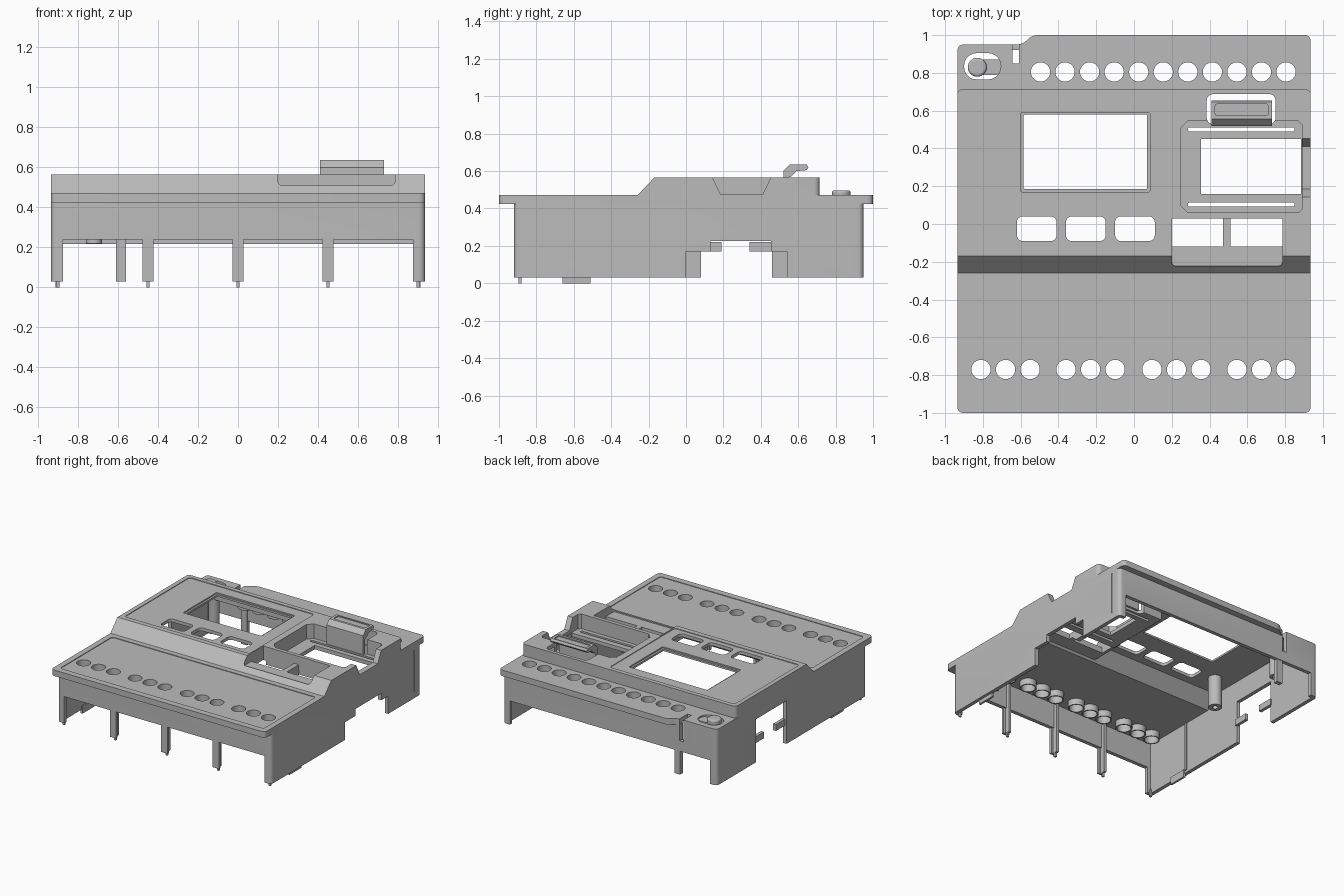
import bpy, bmesh
from mathutils import Matrix

if "Cube" in bpy.data.objects:
    bpy.data.objects.remove(bpy.data.objects["Cube"])

grey = bpy.data.materials.new("grey plastic")
grey.use_nodes = True
COLOUR = (0.5, 0.5, 0.5, 1)
grey.diffuse_color = COLOUR
grey.node_tree.nodes["Principled BSDF"].inputs["Base Color"].default_value = COLOUR


def finish(name, bm):
    bmesh.ops.recalc_face_normals(bm, faces=bm.faces[:])
    mesh = bpy.data.meshes.new(name)
    bm.to_mesh(mesh)
    bm.free()
    mesh.materials.append(grey)
    ob = bpy.data.objects.new(name, mesh)
    bpy.context.collection.objects.link(ob)
    return ob


def prism(name, pts, lo, hi, axis="z", radius=0, pick=None):
    """Extrude an outline along x (points are y, z) or z (points are x, y)."""
    bm = bmesh.new()
    place = (lambda p, d: (p[0], p[1], d)) if axis == "z" else (lambda p, d: (d, p[0], p[1]))
    a = [bm.verts.new(place(p, lo)) for p in pts]
    b = [bm.verts.new(place(p, hi)) for p in pts]
    bm.faces.new(a)
    bm.faces.new(b)
    for i in range(len(pts)):
        j = (i + 1) % len(pts)
        bm.faces.new((a[i], a[j], b[j], b[i]))
    if radius:
        edges = [e for e in bm.edges
                 if abs((e.verts[0].co - e.verts[1].co).normalized().z) > 0.99
                 and (pick is None or pick(e.verts[0].co))]
        bmesh.ops.bevel(bm, geom=edges, offset=radius, segments=5, profile=0.5,
                        affect="EDGES", clamp_overlap=True)
    return finish(name, bm)


def box(name, x0, x1, y0, y1, z0, z1, radius=0):
    return prism(name, [(x0, y0), (x1, y0), (x1, y1), (x0, y1)], z0, z1, "z", radius)


def discs(name, centres, r, z0, z1):
    bm = bmesh.new()
    for x, y in centres:
        bmesh.ops.create_cone(bm, cap_ends=True, segments=28, radius1=r, radius2=r,
                              depth=z1 - z0,
                              matrix=Matrix.Translation((x, y, (z0 + z1) / 2)))
    return finish(name, bm)


def combine(target, other, operation="DIFFERENCE"):
    mod = target.modifiers.new("combine", "BOOLEAN")
    mod.operation, mod.solver, mod.object = operation, "EXACT", other
    bpy.context.view_layer.objects.active = target
    bpy.ops.object.modifier_apply(modifier=mod.name)
    bpy.data.objects.remove(other)


W = 0.935   # half width
T = 0.03    # wall thickness

# Outer body: lower walls, overhanging flange, raised deck
shell = box("housing_shell", -W, W, -0.92, 0.95, 0.03, 0.45, 0.03)
combine(shell, prism("flange", [(-W, -1), (W, -1), (W, 1), (-0.54, 1), (-0.59, 0.95), (-W, 0.95)],
                     0.425, 0.472, "z", 0.03), "UNION")
combine(shell, prism("deck", [(-0.27, 0.45), (-0.26, 0.47), (-0.17, 0.565), (0.715, 0.565), (0.715, 0.45)],
                     -W, W, "x", 0.03, lambda co: co.y > 0.7), "UNION")

# Hollow interior
combine(shell, prism("hollow", [(-0.89, -0.1), (0.92, -0.1), (0.92, 0.44), (0.69, 0.44),
                                (0.69, 0.535), (-0.155, 0.535), (-0.245, 0.44), (-0.89, 0.44)],
                     T - W, W - T, "x"))

# Solid blocks that carry the two pockets
combine(shell, box("socket_block", 0.22, 0.92, 0.035, 0.57, 0.42, 0.55), "UNION")
combine(shell, prism("pocket_block", [(-0.235, 0.455), (0.05, 0.455), (0.05, 0.55), (-0.15, 0.55)],
                     0.175, 0.81, "x"), "UNION")

# Terminal screw holes with collars below the deck
front_holes = [(g + s, -0.77) for g in (-0.68, -0.23, 0.225, 0.675) for s in (-0.13, 0, 0.13)]
back_holes = [(-0.495 + 0.13 * i, 0.805) for i in range(11)]
holes = front_holes + back_holes
combine(shell, discs("collars", holes, 0.061, 0.39, 0.46), "UNION")
combine(shell, discs("holes", holes, 0.051, 0.3, 0.6))

# Shallow label panels on the front and upper decks
combine(shell, box("front_panel", -0.89, 0.89, -0.95, -0.3, 0.467, 0.6, 0.02))
combine(shell, box("upper_panel", -0.9, 0.19, -0.13, 0.68, 0.56, 0.6, 0.02))

# Display window with a stepped rim, and three button windows
combine(shell, box("rim", -0.6, 0.085, 0.17, 0.59, 0.55, 0.6, 0.01))
combine(shell, box("display", -0.585, 0.07, 0.185, 0.58, 0.5, 0.6, 0.01))
for x in (-0.62, -0.36, -0.1):
    combine(shell, box("button", x, x + 0.21, -0.09, 0.04, 0.5, 0.6, 0.03))

# Socket recess: chamfered well, floor opening, slots, side notch, latch gap
c = 0.04
x0, x1, y0, y1 = 0.245, 0.89, 0.06, 0.545
combine(shell, prism("well", [(x0 + c, y0), (x1 - c / 2, y0), (x1, y0 + c / 2), (x1, y1 - c / 2),
                              (x1 - c / 2, y1), (x0 + c, y1), (x0, y1 - c), (x0, y0 + c)], 0.45, 0.6))
combine(shell, box("floor_opening", 0.355, 0.885, 0.16, 0.45, 0.3, 0.6))
for y in (0.092, 0.49):
    combine(shell, box("slot", 0.285, 0.85, y, y + 0.022, 0.3, 0.6, 0.01))
combine(shell, prism("notch", [(0.135, 0.58), (0.185, 0.475), (0.41, 0.475), (0.46, 0.58)], 0.86, 1, "x"))
combine(shell, box("latch_gap", 0.385, 0.75, 0.528, 0.688, 0.3, 0.6, 0.035))

# Front pocket with two through openings
combine(shell, box("pocket", 0.2, 0.785, -0.222, 0.03, 0.5, 0.6, 0.02))
for a, b in ((0.2, 0.47), (0.51, 0.785)):
    combine(shell, box("pocket_opening", a, b, -0.12, 0.03, 0.3, 0.6))

# Corner lever opening and slit
combine(shell, box("lever_slot", -0.9, -0.705, 0.765, 0.905, 0.3, 0.6, 0.068))
combine(shell, box("slit", -0.643, -0.608, 0.85, 1.1, 0.3, 0.6))

# Wall cut-outs: front and back skirts, rail notches, side window
combine(shell, box("front_skirt", -0.875, 0.875, -1, -0.86, -0.1, 0.24))
combine(shell, box("back_skirt", -0.875, 0.875, 0.9, 1.1, -0.1, 0.217))
combine(shell, box("rail_low", 0.8, 1, 0, 0.54, -0.1, 0.17))
combine(shell, box("rail_high", 0.8, 1, 0.13, 0.455, -0.1, 0.225))
combine(shell, box("side_window", -1, -0.8, 0.08, 0.46, -0.1, 0.37))
combine(shell, box("side_groove", W - 0.006, 1, 0.862, 0.87, 0.08, 0.41))

# Rail hooks inside the side window
for i, (a, b) in enumerate(((0.07, 0.19), (0.34, 0.47))):
    box(f"rail_hook_{i + 1}", -0.92, -0.895, a, b, 0.17, 0.22)

# Snap legs on the front skirt, one on the back, and locating pins
for i, x in enumerate((-0.45, 0, 0.45)):
    prism(f"front_leg_{i + 1}", [(x - 0.027, -0.92), (x + 0.027, -0.92), (x + 0.027, -0.9),
                                 (x + 0.01, -0.9), (x + 0.01, -0.86), (x - 0.01, -0.86),
                                 (x - 0.01, -0.9), (x - 0.027, -0.9)], 0.03, 0.43)
box("back_leg", -0.61, -0.56, 0.91, 0.945, 0.03, 0.43)
for i, x in enumerate((-0.9, -0.45, 0, 0.45, 0.9)):
    box(f"pin_{i + 1}", x - 0.008, x + 0.008, -0.895, -0.88, 0, 0.06)
for side, x in (("left", 0.905), ("right", -0.905)):
    box(f"{side}_foot", x - 0.008, x + 0.008, -0.66, -0.51, 0, 0.06)
    box(f"{side}_rib", x - 0.03, x + 0.01, -0.5, -0.48, 0.05, 0.44)

# Screw posts under the deck
def post(name, x, y, r, z0, z1):
    ob = discs(name, [(x, y)], r, z0, z1)
    combine(ob, discs("bore", [(x, y)], r * 0.4, z0 - 0.05, z0 + 0.1))
    return ob

post("screw_post_1", -0.75, 0.02, 0.05, 0.29, 0.55)
post("screw_post_2", -0.72, 0.73, 0.04, 0.22, 0.45)

# Spring latch above the socket
latch = prism("latch", [(0.52, 0.44), (0.545, 0.44), (0.545, 0.565), (0.565, 0.572), (0.59, 0.6),
                        (0.645, 0.605), (0.655, 0.62), (0.645, 0.636), (0.555, 0.636), (0.52, 0.6)],
              0.41, 0.73, "x")
combine(latch, box("grip", 0.43, 0.71, 0.575, 0.635, 0.628, 0.7, 0.01))

# Rib between the pocket openings
prism("pocket_rib", [(-0.13, 0.5), (-0.05, 0.42), (0.04, 0.42), (0.04, 0.46), (-0.05, 0.46)],
      0.47, 0.51, "x")

# Corner lever with a round button
box("lever_arm", -0.85, -0.69, 0.79, 0.87, 0.43, 0.46, 0.01)
button = discs("lever_button", [(-0.83, 0.83)], 0.05, 0.4, 0.497)
bevel = button.modifiers.new("soft rim", "BEVEL")
bevel.width, bevel.segments = 0.012, 3

# Smooth rounded corners, keep hard edges
for ob in bpy.context.collection.objects:
    if ob.type == "MESH":
        bpy.ops.object.select_all(action="DESELECT")
        ob.select_set(True)
        bpy.context.view_layer.objects.active = ob
        bpy.ops.object.shade_smooth_by_angle()
